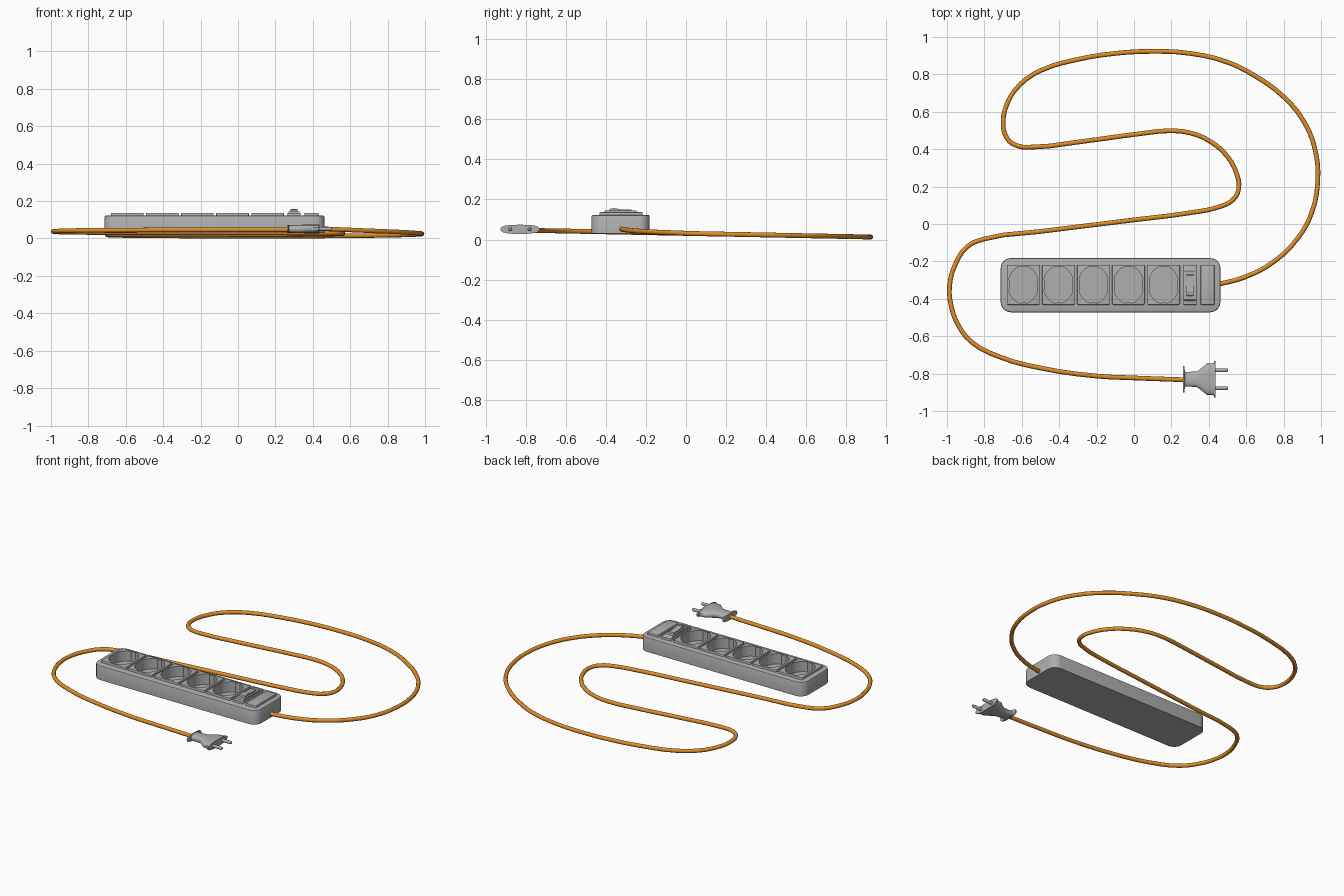
import bpy, bmesh, math
from mathutils import Vector

if "Cube" in bpy.data.objects:
    bpy.data.objects.remove(bpy.data.objects["Cube"])

YC = -0.325          # centre line of the strip
PLUG = Vector((0, -0.83, 0.051))

# materials: dark grey plastic and orange cord
grey = bpy.data.materials.new("grey_plastic")
grey.diffuse_color = (0.43, 0.43, 0.43, 1)
grey.use_nodes = True
grey.node_tree.nodes["Principled BSDF"].inputs["Base Color"].default_value = grey.diffuse_color
orange = bpy.data.materials.new("orange_cord")
orange.diffuse_color = (0.75, 0.27, 0.02, 1)
orange.use_nodes = True
orange.node_tree.nodes["Principled BSDF"].inputs["Base Color"].default_value = orange.diffuse_color


def finish(name, bm, angle=35):
    bmesh.ops.recalc_face_normals(bm, faces=bm.faces)
    me = bpy.data.meshes.new(name)
    bm.to_mesh(me)
    bm.free()
    me.materials.append(grey)
    ob = bpy.data.objects.new(name, me)
    bpy.context.collection.objects.link(ob)
    smooth(ob, angle)
    return ob


def smooth(ob, angle=35):
    bpy.ops.object.select_all(action='DESELECT')
    ob.select_set(True)
    bpy.context.view_layer.objects.active = ob
    bpy.ops.object.shade_smooth_by_angle(angle=math.radians(angle))


def loft(bm, rings):
    loops = [[bm.verts.new(p) for p in r] for r in rings]
    n = len(loops[0])
    for a, b in zip(loops, loops[1:]):
        for i in range(n):
            bm.faces.new((a[i], a[(i + 1) % n], b[(i + 1) % n], b[i]))
    bm.faces.new(loops[0][::-1])
    bm.faces.new(loops[-1])


def rounded(x0, x1, y0, y1, r, z, inset=0, seg=6):
    pts = []
    for k, (cx, cy) in enumerate(((x1 - r, y1 - r), (x0 + r, y1 - r), (x0 + r, y0 + r), (x1 - r, y0 + r))):
        for i in range(seg + 1):
            a = math.pi / 2 * (k + i / seg)
            pts.append((cx + (r - inset) * math.cos(a), cy + (r - inset) * math.sin(a), z))
    return pts


def slab(bm, x0, x1, y0, y1, r, z0, z1, bevel):
    loft(bm, [rounded(x0, x1, y0, y1, r, z0),
              rounded(x0, x1, y0, y1, r, z1 - bevel),
              rounded(x0, x1, y0, y1, r, z1 - bevel * 0.3, bevel * 0.3),
              rounded(x0, x1, y0, y1, r, z1, bevel)])


def socket_outline(cx, z, n=48):
    # oval opening with ribs at the sides and clip notches at the ends
    pts = []
    for i in range(n):
        a = 2 * math.pi * (i + 0.5) / n
        c, s = math.cos(a), math.sin(a)
        k = 0.92 if abs(s) < 0.22 else 1.0
        m = 0.94 if abs(c) < 0.15 else 1.0
        pts.append((cx + 0.081 * c * k, YC + 0.1 * s * m, z))
    return pts


sockets = [-0.592 + 0.1875 * i for i in range(5)]

# main housing
bm = bmesh.new()
slab(bm, -0.713, 0.462, -0.472, -0.182, 0.055, 0.03, 0.123, 0.008)
body = finish("strip_housing", bm)

# raised plates around sockets, switch and end cover
bm = bmesh.new()
for cx in sockets:
    slab(bm, cx - 0.087, cx + 0.087, YC - 0.107, YC + 0.107, 0.006, 0.11, 0.137, 0.004)
plates = finish("socket_plates", bm)
bm = bmesh.new()
for x0, x1 in ((0.264, 0.335), (0.356, 0.43)):
    slab(bm, x0, x1, YC - 0.107, YC + 0.107, 0.006, 0.11, 0.137, 0.004)
finish("switch_and_end_plates", bm)

# cut the socket wells
bm = bmesh.new()
for cx in sockets:
    loft(bm, [socket_outline(cx, 0.07), socket_outline(cx, 0.2)])
cutter = finish("socket_cutter", bm)
cutter.hide_render = True
for ob in (body, plates):
    mod = ob.modifiers.new("wells", 'BOOLEAN')
    mod.operation, mod.solver, mod.object = 'DIFFERENCE', 'EXACT', cutter
    bpy.context.view_layer.objects.active = ob
    bpy.ops.object.modifier_apply(modifier=mod.name)
    smooth(ob)
bpy.data.objects.remove(cutter)


# switch frame with sloping ends, and tilted rocker
def extrude_x(name, side, x0, x1):
    bm = bmesh.new()
    loft(bm, [[(x, y, z) for y, z in side] for x in (x0, x1)])
    finish(name, bm, 20)


extrude_x("switch_frame", ((-0.42, 0.13), (-0.405, 0.144), (-0.25, 0.144), (-0.232, 0.13)), 0.27, 0.328)
extrude_x("switch_rocker", ((-0.39, 0.13), (-0.382, 0.153), (-0.36, 0.157), (-0.32, 0.15),
                            (-0.275, 0.151), (-0.262, 0.13)), 0.28, 0.318)


def oval(x, w, h, n=24):
    pts = []
    for i in range(n):
        a = 2 * math.pi * i / n
        c, s = math.cos(a), math.sin(a)
        pts.append((x, PLUG.y + w * math.copysign(abs(c) ** 0.75, c),
                    PLUG.z + h * math.copysign(abs(s) ** 0.75, s)))
    return pts


# plug body with rear and front flanges
bm = bmesh.new()
loft(bm, [oval(*s) for s in (
    (0.262, 0.070, 0.021), (0.271, 0.070, 0.021), (0.2715, 0.039, 0.020), (0.335, 0.041, 0.022),
    (0.355, 0.055, 0.023), (0.39, 0.084, 0.023), (0.428, 0.086, 0.023), (0.4285, 0.098, 0.023),
    (0.437, 0.098, 0.023))])
finish("plug_body", bm)

# plug pins, mirrored about the plug axis
bm = bmesh.new()
for s in (-1, 1):
    rings = []
    for x, r in ((0.43, 0.01), (0.496, 0.01), (0.502, 0.006)):
        rings.append([(x, PLUG.y + s * 0.048 + r * math.cos(a), PLUG.z + r * math.sin(a))
                      for a in (math.pi * i / 6 for i in range(12))])
    loft(bm, rings)
finish("plug_pins", bm)

# cord path seen from above
path = [(0.44, -0.325), (0.59, -0.285), (0.75, -0.20), (0.88, -0.07), (0.95, 0.06), (0.982, 0.22),
        (0.97, 0.39), (0.91, 0.545), (0.80, 0.68), (0.65, 0.79), (0.50, 0.865), (0.30, 0.912),
        (0.10, 0.923), (-0.10, 0.912), (-0.30, 0.88), (-0.50, 0.82), (-0.61, 0.745), (-0.675, 0.65),
        (-0.70, 0.54), (-0.68, 0.46), (-0.63, 0.42), (-0.53, 0.412), (-0.30, 0.438), (0.05, 0.485),
        (0.18, 0.498), (0.30, 0.487), (0.41, 0.44), (0.50, 0.36), (0.55, 0.265), (0.56, 0.19),
        (0.53, 0.13), (0.45, 0.09), (0.30, 0.06), (0.0, 0.022), (-0.50, -0.04), (-0.80, -0.08),
        (-0.89, -0.12), (-0.955, -0.215), (-0.986, -0.33), (-0.977, -0.44), (-0.94, -0.54),
        (-0.87, -0.63), (-0.72, -0.71), (-0.50, -0.77), (-0.20, -0.813), (0.0, -0.823), (0.27, -0.833)]
cu = bpy.data.curves.new("power_cord", 'CURVE')
cu.dimensions = '3D'
cu.bevel_depth, cu.bevel_resolution, cu.resolution_u, cu.use_fill_caps = 0.0125, 3, 3, True
sp = cu.splines.new('BEZIER')
sp.bezier_points.add(len(path) - 1)
for i, (bp, (x, y)) in enumerate(zip(sp.bezier_points, path)):
    lift = (0.016, 0.010, 0.005, 0.002)[i] if i < 4 else 0
    bp.co = (x, y, 0.0125 + (0.923 - y) * 0.0195 + lift)
    bp.handle_left_type = bp.handle_right_type = 'AUTO'
cord = bpy.data.objects.new("power_cord", cu)
bpy.context.collection.objects.link(cord)
bpy.ops.object.select_all(action='DESELECT')
cord.select_set(True)
bpy.context.view_layer.objects.active = cord
bpy.ops.object.convert(target='MESH')
cord = bpy.context.view_layer.objects.active
smooth(cord, 50)
cord.data.materials.clear()
cord.data.materials.append(orange)
